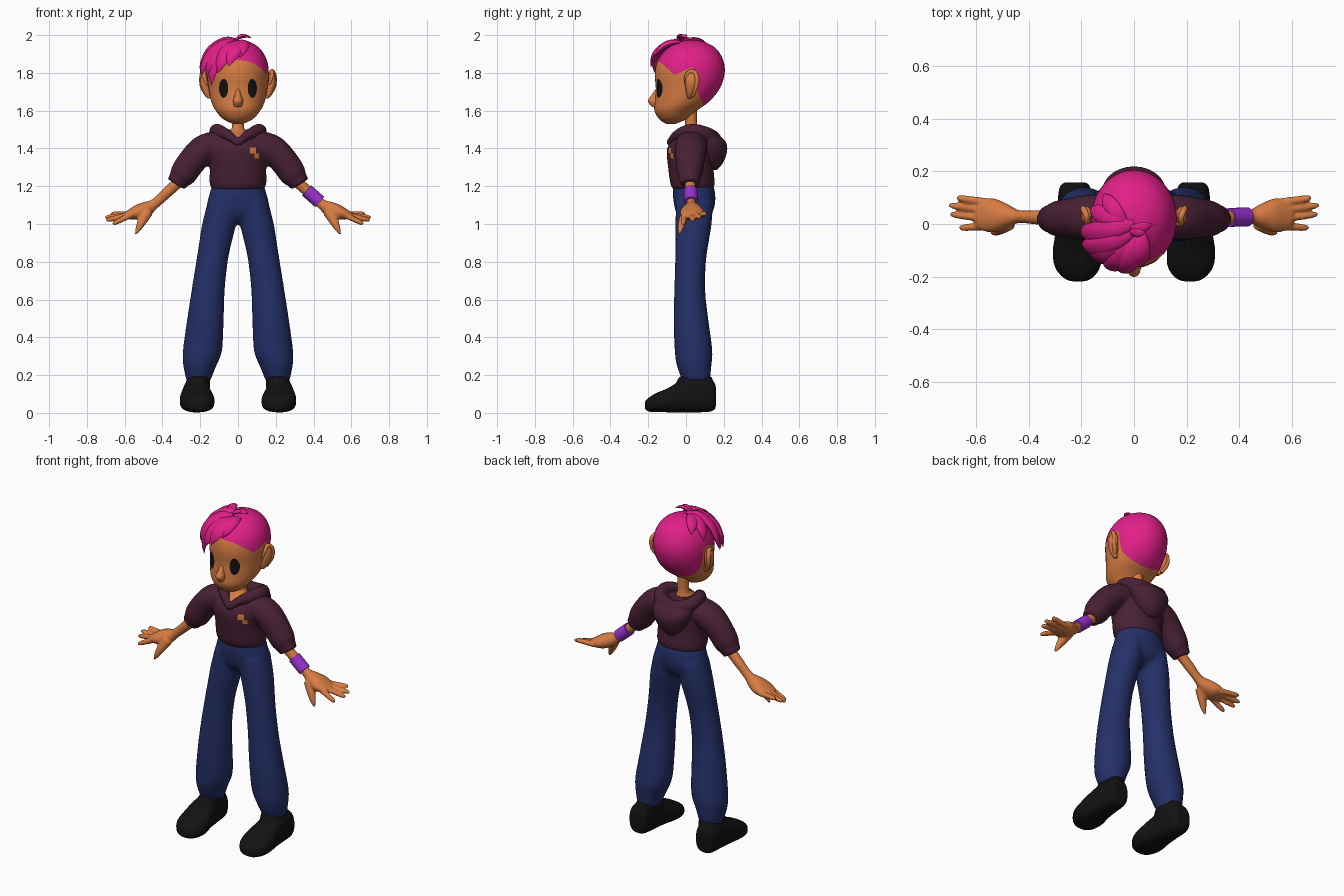
import bpy, bmesh, math
from mathutils import Vector
from mathutils.bvhtree import BVHTree

if "Cube" in bpy.data.objects:
    bpy.data.objects.remove(bpy.data.objects["Cube"])

X, Y, Z = Vector((1, 0, 0)), Vector((0, 1, 0)), Vector((0, 0, 1))


def material(name, r, g, b):
    m = bpy.data.materials.new(name)
    m.use_nodes = True
    m.diffuse_color = (r, g, b, 1)
    m.node_tree.nodes["Principled BSDF"].inputs["Base Color"].default_value = (r, g, b, 1)
    return m


skin = material("warm skin", .68, .2, .055)
pink = material("pink hair", .76, .014, .25)
plum = material("plum cloth", .065, .015, .034)
navy = material("navy cloth", .018, .03, .14)
black = material("black", .006, .006, .006)
purple = material("purple band", .33, .032, .64)


def spline(pts, steps):
    """Catmull-Rom resampling of points that also carry radii."""
    out = []
    for i in range(len(pts) - 1):
        a, b, c, d = (pts[max(0, min(len(pts) - 1, i + k))] for k in (-1, 0, 1, 2))
        for s in range(steps):
            t = s / steps
            out.append([q + .5 * t * (r - p + t * (2*p - 5*q + 4*r - s_ + t * (3*(q - r) + s_ - p)))
                        for p, q, r, s_ in zip(a, b, c, d)])
    return out + [list(pts[-1])]


def tube(bm, pts, side=X, axis=None, mirror=False, segs=24, steps=4, power=1):
    """Loft through (x, y, z, radius along side, other radius)."""
    rings = spline(pts, steps)
    centers = [Vector(p[:3]) for p in rings]
    for sign in ((1, -1) if mirror else (1,)):
        loops = []
        for i, p in enumerate(rings):
            t = axis or (centers[min(i + 1, len(rings) - 1)] - centers[max(i - 1, 0)]).normalized()
            u = (side - t * side.dot(t)).normalized()
            v = t.cross(u)
            loop = []
            for k in range(segs):
                ang = math.tau * k / segs
                c, s = (math.copysign(abs(f) ** power, f) for f in (math.cos(ang), math.sin(ang)))
                q = centers[i] + u * c * max(p[3], .002) + v * s * max(p[4], .002)
                loop.append(bm.verts.new((q.x * sign, q.y, q.z)))
            loops.append(loop)
        for a, b in zip(loops, loops[1:]):
            for k in range(segs):
                j = (k + 1) % segs
                bm.faces.new((a[k], a[j], b[j], b[k]))
        bm.faces.new(loops[0][::-1])
        bm.faces.new(loops[-1])


def finish(name, bm, mats, voxel=0, closed=True):
    if closed:
        bmesh.ops.recalc_face_normals(bm, faces=bm.faces)
    mesh = bpy.data.meshes.new(name)
    bm.to_mesh(mesh)
    bm.free()
    for m in mats:
        mesh.materials.append(m)
    ob = bpy.data.objects.new(name, mesh)
    bpy.context.collection.objects.link(ob)
    bpy.ops.object.select_all(action="DESELECT")
    ob.select_set(True)
    bpy.context.view_layer.objects.active = ob
    bpy.ops.object.shade_smooth_by_angle(angle=math.radians(50))
    if voxel:
        r = ob.modifiers.new("blend", "REMESH")
        r.mode, r.voxel_size, r.use_smooth_shade = "VOXEL", voxel, True
        s = ob.modifiers.new("soften", "SMOOTH")
        s.factor, s.iterations = .5, 5
    return ob


def part(name, mat, pts, voxel=0, **kw):
    bm = bmesh.new()
    tube(bm, pts, **kw)
    return finish(name, bm, [mat], voxel)


# Head, with the hairline cut into it
bm = bmesh.new()
tube(bm, [(0, -.08, 1.53, .025, .025), (0, -.07, 1.555, .078, .072), (0, -.055, 1.6, .118, .112),
          (0, -.02, 1.65, .142, .145), (0, .01, 1.72, .156, .17), (0, .02, 1.8, .163, .185),
          (0, .024, 1.87, .152, .172), (0, .03, 1.93, .115, .128), (0, .03, 1.965, .06, .065),
          (0, .03, 1.974, .01, .01)], axis=Z, segs=40)
hairline = [(-.3, 2.0), (-.14, 1.86), (-.06, 1.79), (.03, 1.83), (.06, 1.81), (.064, 1.69), (.1, 1.62), (.3, 1.3)]
for (y0, z0), (y1, z1) in zip(hairline, hairline[1:]):
    geom = bm.verts[:] + bm.edges[:] + bm.faces[:]
    bmesh.ops.bisect_plane(bm, geom=geom, dist=1e-5, plane_co=(0, y0, z0), plane_no=(0, z1 - z0, y0 - y1))
for f in bm.faces:
    c = f.calc_center_median()
    for (y0, z0), (y1, z1) in zip(hairline, hairline[1:]):
        if y0 <= c.y < y1:
            f.material_index = int(c.z > z0 + (z1 - z0) * (c.y - y0) / (y1 - y0))
head = finish("head", bm, [skin, pink])

part("nose", skin, [(0, -.145, 1.72, .008, .012), (0, -.16, 1.68, .018, .025), (0, -.168, 1.65, .026, .033),
                    (0, -.155, 1.62, .02, .025)], axis=Z)

# Ears: a thin shell with a raised rim
bm = bmesh.new()
tube(bm, [(.15, .02, 1.665, .012, .01), (.162, .022, 1.69, .02, .02), (.178, .03, 1.74, .022, .034),
          (.178, .032, 1.785, .018, .032), (.17, .032, 1.812, .006, .012)], axis=Z, mirror=True)
tube(bm, [(.165, 0, 1.74, .008, .008), (.18, .002, 1.785, .01, .01), (.18, .03, 1.81, .011, .011),
          (.192, .056, 1.785, .012, .012), (.19, .055, 1.73, .012, .012), (.165, .035, 1.68, .01, .01)],
     mirror=True, segs=12)
finish("ears", bm, [skin])

# Swept fringe locks that follow the skull and flare at the tips
bm = bmesh.new()
skull, radii = Vector((0, .025, 1.78)), Vector((.163, .185, .195))
locks = [((0, .0), (-.2, -.03, 1.80), .04), ((0, -.03), (-.195, -.08, 1.785), .04),
         ((-.02, -.03), (-.14, -.125, 1.735), .035), ((-.02, -.05), (-.165, -.115, 1.79), .042),
         ((0, -.05), (-.105, -.165, 1.80), .042), ((.02, -.04), (-.05, -.185, 1.835), .042),
         ((.03, -.03), (.01, -.165, 1.885), .038), ((-.03, .0), (-.115, .115, 1.915), .032),
         ((-.02, .0), (-.165, .06, 1.87), .036), ((-.02, -.02), (.07, .0, 1.985), .02),
         ((-.02, -.03), (.045, -.03, 1.998), .016)]
for (rx, ry), tip, width in locks:
    root, tip, path = Vector((rx, ry, 1.965)), Vector(tip), []
    reach = Vector([(a - b) / c for a, b, c in zip(tip, skull, radii)]).length
    for t, w in ((0, .4), (.25, .85), (.5, 1), (.75, .75), (1, .05)):
        p = root.lerp(tip, t) - skull
        n = Vector([a / b for a, b in zip(p, radii)])
        p *= (1 + (reach - 1) * t + .06 * math.sin(math.pi * t)) / n.length
        path.append((*(skull + p), width * w, width * w * .45))
    tube(bm, path, side=(tip - root).cross(root.lerp(tip, .5) - skull), segs=10)
finish("fringe", bm, [pink])


def decal(name, target, mat, x, z, w, h, round_=True):
    """Thin plate laid on the front of a target."""
    tree = BVHTree.FromObject(target, bpy.context.evaluated_depsgraph_get())
    d = bmesh.new()
    bmesh.ops.create_grid(d, x_segments=12, y_segments=12, size=1)
    for v in d.verts:
        a, b = v.co.x, v.co.y
        if round_:
            a, b = a * math.sqrt(1 - b * b / 2), b * math.sqrt(1 - v.co.x ** 2 / 2)
        px, pz = x + a * w, z + b * h
        hit = tree.ray_cast(Vector((px, -1, pz)), Y)[0]
        v.co = (px, hit.y - .004 if hit else -.1, pz)
    bmesh.ops.recalc_face_normals(d, faces=d.faces)
    if sum(f.normal.y for f in d.faces) > 0:
        bmesh.ops.reverse_faces(d, faces=d.faces)
    finish(name, d, [mat], closed=False)


for label, s in (("left", 1), ("right", -1)):
    decal(label + "_eye", head, black, .076 * s, 1.718, .024, .05)

# Neck spreading into the collar opening
part("neck", skin, [(0, .025, 1.6, .033, .033), (0, .025, 1.51, .032, .034), (0, 0, 1.465, .06, .07),
                    (0, -.01, 1.42, .05, .07)], axis=Z)

# Sweater body and short sleeves
bm = bmesh.new()
tube(bm, [(0, .035, 1.18, .132, .1), (0, .035, 1.21, .15, .117), (0, .025, 1.3, .15, .12),
          (0, .02, 1.4, .16, .12), (0, .03, 1.46, .14, .085), (0, .035, 1.485, .1, .06)], axis=Z, segs=32)
tube(bm, [(.09, .03, 1.43, .085, .07), (.18, .025, 1.395, .085, .078), (.245, .022, 1.33, .076, .075),
          (.29, .02, 1.265, .068, .072), (.312, .02, 1.235, .055, .058), (.328, .02, 1.21, .052, .053)],
     side=Y, mirror=True)
sweater = finish("sweater", bm, [plum], .01)

# Hood lying on the back, with its rolled collar
bm = bmesh.new()
tube(bm, [(0, .14, 1.285, .025, .025), (0, .138, 1.33, .075, .062), (0, .132, 1.4, .115, .088),
          (0, .12, 1.45, .12, .08), (0, .1, 1.48, .085, .045)], axis=Z)
tube(bm, [(-.004, -.088, 1.425, .02, .02), (.045, -.055, 1.465, .026, .026), (.095, .0, 1.487, .038, .036),
          (.115, .055, 1.488, .042, .038), (.085, .12, 1.47, .04, .036), (-.01, .15, 1.455, .036, .036)],
     side=Z, mirror=True, segs=16)
finish("hood", bm, [plum], .009)

for i, (x, z, size) in enumerate(((.08, 1.388, .016), (.1, 1.36, .012))):
    decal(f"chest_patch_{i + 1}", sweater, skin, x, z, size, size, False)

# Bare forearms, hands and fingers
bm = bmesh.new()
tube(bm, [(.3, .02, 1.235, .03, .03), (.37, .025, 1.172, .027, .029), (.44, .028, 1.108, .025, .027),
          (.48, .03, 1.083, .044, .038), (.53, .032, 1.062, .064, .04), (.575, .035, 1.05, .06, .026),
          (.6, .037, 1.046, .045, .016)], side=Y, mirror=True)
for y0, tip in ((.082, (.675, .1, 1.055)), (.052, (.705, .072, 1.035)),
                (.02, (.7, .038, 1.02)), (-.008, (.665, -.015, 1.0))):
    a, b = Vector((.56, y0, 1.05)), Vector(tip)
    tube(bm, [(*a, .017, .017), (*a.lerp(b, .5), .015, .015), (*a.lerp(b, .85), .013, .013), (*b, .006, .006)],
         side=Y, mirror=True, segs=12)
tube(bm, [(.475, .005, 1.07, .03, .03), (.505, -.015, 1.02, .024, .026), (.525, -.028, .98, .017, .017),
          (.542, -.035, .945, .006, .006)], side=Y, mirror=True, segs=12)
finish("arms_and_hands", bm, [skin], .006)

part("wristband", purple, [(.363, .025, 1.178, .036, .036), (.432, .027, 1.117, .036, .036)], side=Y)

# Trousers
bm = bmesh.new()
tube(bm, [(0, .04, 1.22, .132, .1), (0, .042, 1.17, .148, .112), (0, .045, 1.1, .165, .108),
          (0, .042, 1.04, .15, .085), (0, .04, 1.0, .05, .04)], axis=Z, segs=32)
tube(bm, [(.08, .045, 1.12, .08, .1), (.1, .04, 1.0, .09, .096), (.12, .032, .9, .086, .088),
          (.138, .024, .8, .084, .082), (.158, .02, .65, .088, .082), (.172, .026, .5, .097, .092),
          (.188, .04, .33, .104, .1), (.202, .043, .25, .088, .092), (.21, .055, .165, .062, .072)],
     axis=Z, mirror=True)
finish("trousers", bm, [navy], .012)

# Shoes with padded ankle collars
bm = bmesh.new()
tube(bm, [(.224, .158, .085, .045, .06), (.224, .13, .092, .062, .086), (.222, .04, .092, .07, .09),
          (.22, -.04, .082, .08, .08), (.217, -.1, .066, .092, .063), (.215, -.16, .054, .088, .05),
          (.213, -.2, .043, .062, .036), (.213, -.218, .04, .03, .02)], axis=Y, mirror=True, power=.75)
tube(bm, [(.218, .045, .1, .068, .1), (.212, .045, .15, .064, .1), (.208, .05, .185, .062, .09),
          (.208, .05, .196, .052, .08)], axis=Z, mirror=True)
finish("shoes", bm, [black], .009)
